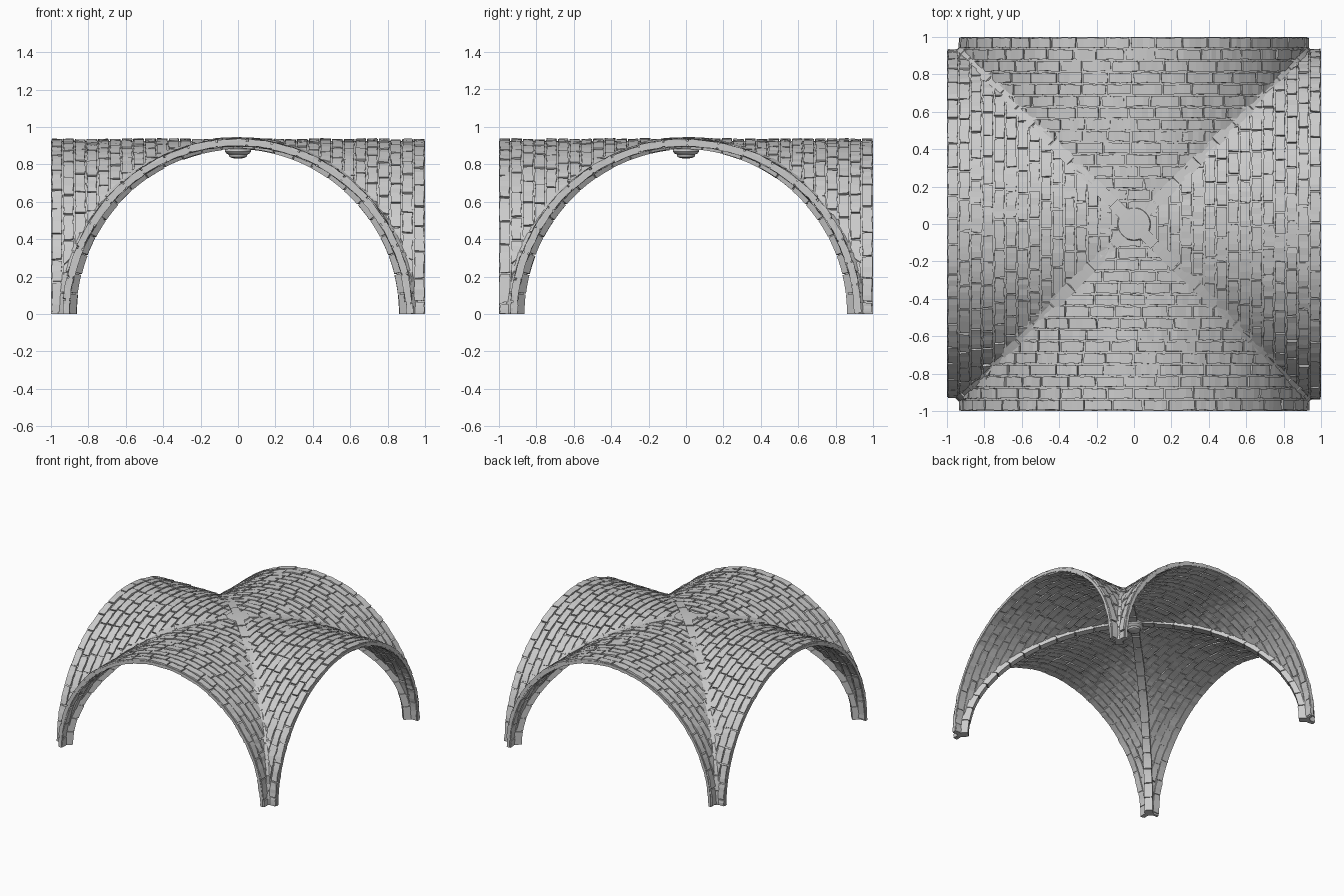
import bpy, bmesh, random
from math import asin, sin, cos, pi, sqrt
from mathutils import Matrix, Vector

if "Cube" in bpy.data.objects:
    bpy.data.objects.remove(bpy.data.objects["Cube"])

random.seed(4)
ROWS = 16
R_IN, R_OUT = 0.897, 0.935


def finish(name, bm, smooth=False):
    bmesh.ops.remove_doubles(bm, verts=bm.verts, dist=1e-5)
    bmesh.ops.dissolve_degenerate(bm, edges=bm.edges, dist=1e-5)
    bmesh.ops.recalc_face_normals(bm, faces=bm.faces)
    me = bpy.data.meshes.new(name)
    bm.to_mesh(me)
    bm.free()
    ob = bpy.data.objects.new(name, me)
    bpy.context.collection.objects.link(ob)
    if smooth:
        bpy.ops.object.select_all(action='DESELECT')
        ob.select_set(True)
        bpy.context.view_layer.objects.active = ob
        bpy.ops.object.shade_smooth_by_angle(angle=0.6)
    return ob


def tube(bm, rings):
    """Skin a list of 4-point rings and cap both ends."""
    vs = [[bm.verts.new(p) for p in ring] for ring in rings]
    for a, b in zip(vs, vs[1:]):
        for j in range(4):
            bm.faces.new((a[j], a[(j + 1) % 4], b[(j + 1) % 4], b[j]))
    bm.faces.new(vs[0][::-1])
    bm.faces.new(vs[-1])


def limit(y, r):
    return asin(min(1.0, y / r))


def web_piece(bm, rot, y0, y1, t0, t1, r0, r1, n, jit=0.0):
    """Curved slab of the front web, clipped along the diagonal groins."""
    lim = limit(y1, r0)
    t0, t1 = max(t0, -lim), min(t1, lim)
    if t1 - t0 < 0.012:
        return
    rings = []
    for i in range(n + 1):
        ring = []
        t = t0 + (t1 - t0) * i / n
        for y, r in ((y0, r0), (y1, r0), (y1, r1), (y0, r1)):
            m = limit(y, r)
            yy = min(1, y + random.uniform(-jit, jit))
            rr = r + random.uniform(-jit, jit) * 0.7
            tt = max(-m, min(m, t + (random.uniform(-jit, jit) if i in (0, n) else 0)))
            ring.append(rot @ Vector((rr * sin(tt), -yy, max(0, rr * cos(tt)))))
        rings.append(ring)
    tube(bm, rings)


# Mortar shell and bricks of the four webs
mortar, bricks = bmesh.new(), bmesh.new()
for q in range(4):
    rot = Matrix.Rotation(q * pi / 2, 3, 'Z')
    for k in range(ROWS):
        y0, y1 = k / ROWS, (k + 1) / ROWS
        web_piece(mortar, rot, y0, y1, -pi / 2, pi / 2, 0.904, 0.925, 40)
        t = -pi / 2 - (0.08 if k % 2 else 0.0)
        while t < pi / 2:
            step = random.uniform(0.13, 0.18)
            lift = random.uniform(-0.003, 0.004)
            web_piece(bricks, rot, y0 + 0.005, y1 - 0.005, t + 0.005, t + step - 0.005,
                      R_IN + lift, R_OUT + lift, 4, 0.0035)
            t += step
finish("vault_mortar", mortar)
finish("vault_bricks", bricks)


# Diagonal ribs: continuous core plus separate stone blocks
def rib_piece(bm, rot, t0, t1, r0, r1, w, n):
    rings = []
    for i in range(n + 1):
        t = t0 + (t1 - t0) * i / n
        rings.append([rot @ Vector((s * w / 2, r * sqrt(2) * sin(t), r * cos(t)))
                      for r, s in ((r0, -1), (r0, 1), (r1, 1), (r1, -1))])
    tube(bm, rings)


core, blocks = bmesh.new(), bmesh.new()
COUNT = 13
for q in range(4):
    rot = Matrix.Rotation(pi / 4 + q * pi / 2, 3, 'Z')
    rib_piece(core, rot, 0, pi / 2, 0.892, 0.936, 0.048, 32)
    for k in range(COUNT):
        a, b = (k * pi / 2 / COUNT, (k + 1) * pi / 2 / COUNT)
        d = random.uniform(-0.003, 0.003)
        rib_piece(blocks, rot, a + 0.004, b - (0.004 if k < COUNT - 1 else 0),
                  0.884 + d, 0.942 + d, 0.062 + d, 4)
finish("rib_core", core)
finish("rib_blocks", blocks)

# Turned keystone boss hanging at the crossing
profile = [(0, 0.945), (0.085, 0.942), (0.095, 0.925), (0.108, 0.908), (0.106, 0.898),
           (0.075, 0.893), (0.068, 0.882), (0.07, 0.868), (0.062, 0.858),
           (0.05, 0.853), (0.046, 0.84), (0.03, 0.833), (0, 0.831)]
boss = bmesh.new()
N = 32
rows = [[boss.verts.new((r * cos(2 * pi * i / N), r * sin(2 * pi * i / N), z))
         for i in range(N)] for r, z in profile]
for a, b in zip(rows, rows[1:]):
    for i in range(N):
        boss.faces.new((a[i], a[(i + 1) % N], b[(i + 1) % N], b[i]))
finish("keystone_boss", boss, True)
